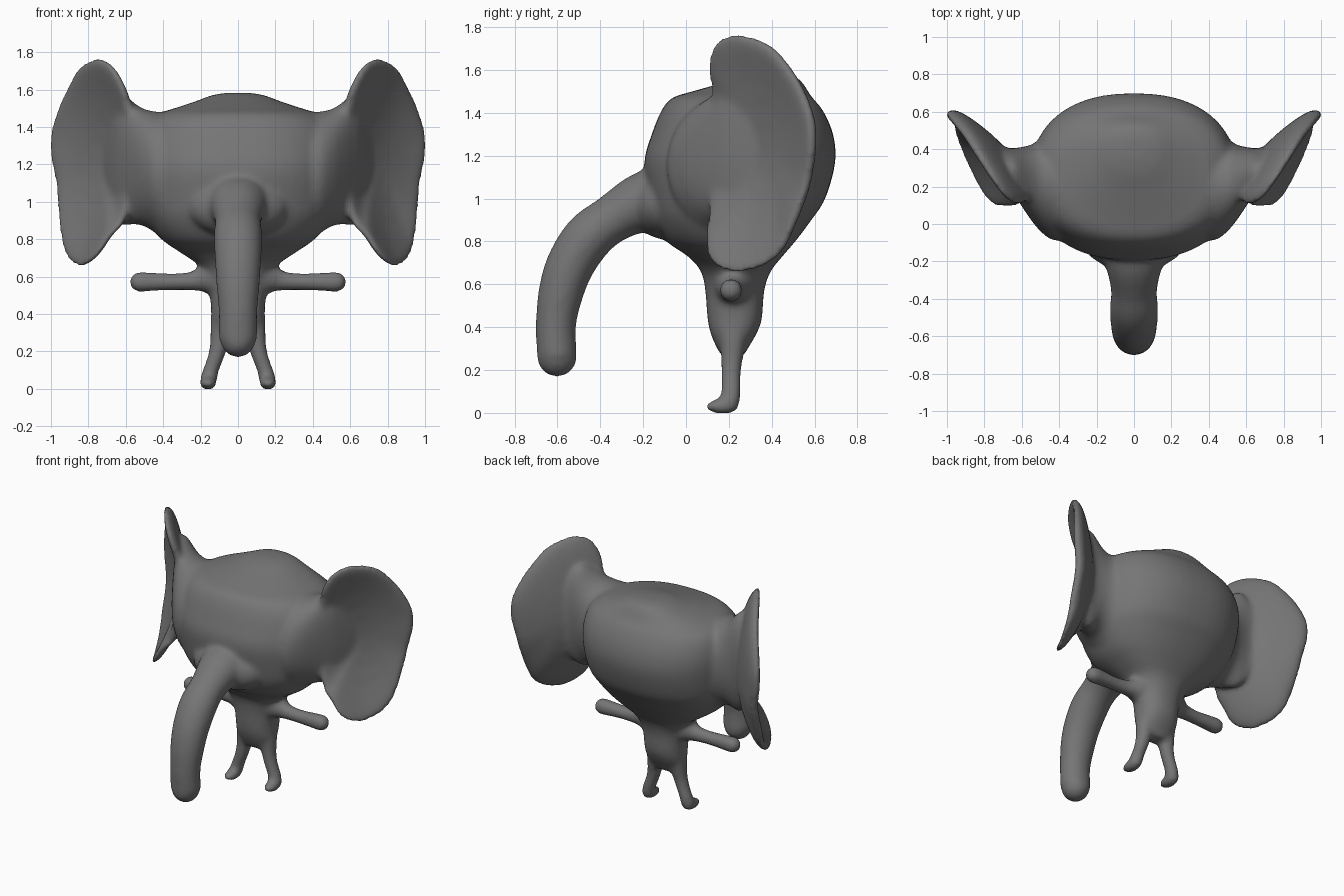
import bpy, bmesh, math
from mathutils import Vector, Matrix

old = bpy.data.objects.get("Cube")
if old:
    bpy.data.objects.remove(old, do_unlink=True)

grey = bpy.data.materials.new("elephant grey")
grey.use_nodes = True
grey.diffuse_color = (0.18, 0.18, 0.18, 1)
grey.node_tree.nodes["Principled BSDF"].inputs["Base Color"].default_value = (0.18, 0.18, 0.18, 1)

parts = []


def finish(bm, name):
    bmesh.ops.recalc_face_normals(bm, faces=bm.faces)
    mesh = bpy.data.meshes.new(name)
    bm.to_mesh(mesh)
    bm.free()
    mesh.materials.append(grey)
    obj = bpy.data.objects.new(name, mesh)
    bpy.context.collection.objects.link(obj)
    parts.append(obj)


def spline(points, steps, closed=False):
    """Catmull-Rom interpolation of equal-length tuples."""
    pts = [Vector(p) for p in points]
    n = len(pts)
    pick = (lambda i: pts[i % n]) if closed else (lambda i: pts[max(0, min(n - 1, i))])
    out = []
    for i in range(n if closed else n - 1):
        a, b, c, d = (pick(i + k) for k in (-1, 0, 1, 2))
        for s in range(steps):
            t = s / steps
            out.append(0.5 * (2 * b + (c - a) * t + (2 * a - 5 * b + 4 * c - d) * t**2
                              + (3 * b - a - 3 * c + d) * t**3))
    return out if closed else out + [pts[-1]]


def ring(centre, u, v, power=2.0, n=48):
    """Superellipse around centre; a higher power is squarer."""
    def bend(value):
        return math.copysign(abs(value) ** (2 / power), value)
    angles = [math.tau * i / n for i in range(n)]
    return [centre + u * bend(math.cos(a)) + v * bend(math.sin(a)) for a in angles]


def loft(name, rings):
    bm = bmesh.new()
    loops = [[bm.verts.new(p) for p in points] for points in rings]
    n = len(loops[0])
    for a, b in zip(loops, loops[1:]):
        for i in range(n):
            bm.faces.new((a[i], a[(i + 1) % n], b[(i + 1) % n], b[i]))
    bm.faces.new(loops[0])
    bm.faces.new(loops[-1])
    finish(bm, name)


def ellipsoid(name, centre, radii):
    bm = bmesh.new()
    bmesh.ops.create_uvsphere(bm, u_segments=32, v_segments=20, radius=1,
                              matrix=Matrix.LocRotScale(Vector(centre), None, Vector(radii)))
    finish(bm, name)


def tube(name, points, side):
    """Tapered limb through (x, y, z, radius) with a round tip."""
    path = spline(points, 5)
    side = Vector(side)
    rings = []
    for i, p in enumerate(path):
        tangent = path[min(i + 1, len(path) - 1)].xyz - path[max(i - 1, 0)].xyz
        up = tangent.cross(side).normalized()
        rings.append(ring(p.xyz, side * p.w, up * p.w))
    loft(name, rings)
    ellipsoid(name + "_tip", path[-1].xyz, [path[-1].w] * 3)


# Torso and head: height, half width, front y, back y
body = [(.265, .08, .165, .27), (.31, .12, .14, .295), (.37, .143, .115, .33), (.44, .145, .1, .355),
        (.57, .16, .09, .365), (.66, .21, .07, .395), (.73, .31, .01, .45), (.8, .41, -.09, .51),
        (.9, .49, -.15, .585), (1, .53, -.175, .65), (1.17, .55, -.195, .697), (1.3, .545, -.16, .687),
        (1.41, .51, -.115, .64), (1.47, .43, -.065, .59), (1.5, .34, .03, .57),
        (1.54, .22, .17, .545), (1.57, .14, .27, .51), (1.583, .06, .35, .45)]


def body_ring(z, width, front, back):
    return ring(Vector((0, (front + back) / 2, z)), Vector((width, 0, 0)),
                Vector((0, (back - front) / 2, 0)), 2.3)


loft("body", [body_ring(*section) for section in spline(body, 4)])

# Trunk, with a broad base flaring into the face
ellipsoid("trunk_base", (0, -.1, .97), (.27, .15, .16))
tube("trunk", [(0, .02, 1, .2), (0, -.1, .99, .175), (0, -.215, .975, .14), (0, -.345, .905, .113),
               (0, -.455, .82, .117), (0, -.54, .69, .113), (0, -.585, .555, .105),
               (0, -.607, .41, .094), (0, -.602, .262, .094)], (1.1, 0, 0))

# Ear rim, starting at the top and running around the outer edge
ear_rim = [(.75, .24, 1.75), (.84, .38, 1.71), (.91, .49, 1.59), (.975, .57, 1.43),
           (.995, .595, 1.28), (.96, .57, 1.08), (.95, .51, .91), (.92, .42, .74),
           (.85, .26, .67), (.77, .13, .71), (.69, .1, .82), (.62, .11, .9), (.58, .13, 1.08),
           (.57, .14, 1.3), (.58, .13, 1.5), (.62, .115, 1.62), (.68, .15, 1.715)]


def ear(name, s):
    rim = spline(ear_rim, 4, closed=True)
    centre = Vector((.785, .37, 1.2))
    back = Vector((-.7071, .7071, 0))
    # Front sheet from the middle to the rim, then the back sheet home again
    ts = [.02, .2, .4, .6, .75, .85, .91, .95, .98, .995, 1]
    layers = [(t, -1) for t in ts] + [(t, 1) for t in reversed(ts[:-1])]
    rings = []
    for t, face in layers:
        loop = []
        for p in rim:
            reach = (p - centre) * 1.033
            lift = back * reach.dot(back)
            shift = .06 * (1 - t**2) + face * .036 * math.sqrt(1 - t**12)
            q = centre + (reach - lift) * t + lift * t**2 + back * shift
            loop.append(Vector((q.x * s, q.y, q.z)))
        rings.append(loop)
    loft(name, rings)


# Ear root, widening the head into the ear: x, front y, back y, bottom, top
ear_root = [(.3, -.05, .5, .86, 1.46), (.42, -.09, .5, .83, 1.48), (.5, -.04, .45, .87, 1.495),
            (.56, .035, .42, .88, 1.535), (.61, .11, .41, .87, 1.58), (.65, .175, .405, .88, 1.6),
            (.69, .26, .41, .94, 1.53), (.72, .33, .42, 1.06, 1.4)]


def root_ring(s, x, front, back, bottom, top):
    return ring(Vector((x * s, (front + back) / 2, (bottom + top) / 2)),
                Vector((0, (back - front) / 2, 0)), Vector((0, 0, (top - bottom) / 2)))


for side, s in (("left", 1), ("right", -1)):
    ear(side + "_ear", s)
    loft(side + "_ear_root", [root_ring(s, *section) for section in spline(ear_root, 3)])
    tube(side + "_arm", [(.08 * s, .22, .59, .1), (.17 * s, .22, .59, .08), (.24 * s, .215, .577, .053),
                         (.34 * s, .21, .572, .046), (.44 * s, .21, .572, .05),
                         (.525 * s, .21, .572, .056)], (0, 1, 0))
    tube(side + "_leg", [(.085 * s, .22, .36, .065), (.097 * s, .215, .26, .053),
                         (.115 * s, .21, .18, .047), (.145 * s, .21, .1, .046),
                         (.158 * s, .205, .05, .047)], (1, 0, 0))
    ellipsoid(side + "_foot", (.16 * s, .17, .03), (.048, .082, .036))

# Fuse the parts into one smooth skin
bpy.ops.object.select_all(action='DESELECT')
for obj in parts:
    obj.select_set(True)
skin = parts[0]
bpy.context.view_layer.objects.active = skin
bpy.ops.object.join()
skin.name = "elephant_skin"
fuse = skin.modifiers.new("fuse", 'REMESH')
fuse.mode = 'VOXEL'
fuse.voxel_size = 0.014
fuse.use_smooth_shade = True
soften = skin.modifiers.new("soften", 'SMOOTH')
soften.factor = 0.5
soften.iterations = 18
